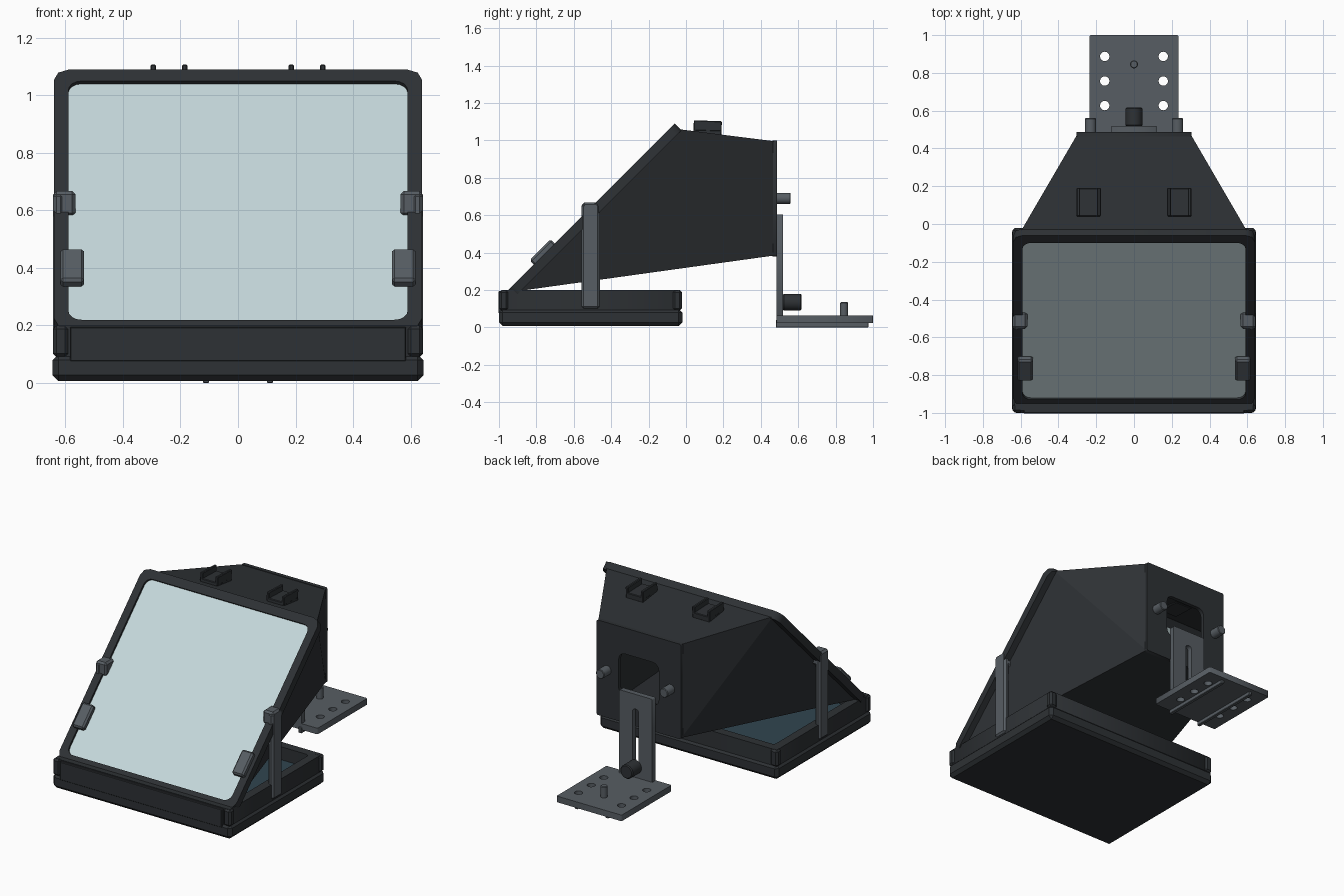
import bpy, bmesh, math
from mathutils import Matrix, Vector

if "Cube" in bpy.data.objects:
    bpy.data.objects.remove(bpy.data.objects["Cube"])


def material(name, col):
    m = bpy.data.materials.new(name)
    m.diffuse_color = col
    m.use_nodes = True
    m.node_tree.nodes["Principled BSDF"].inputs["Base Color"].default_value = m.diffuse_color
    return m


DARK = material("black_body", (0.027, 0.031, 0.035, 1))
METAL = material("grey_metal", (0.095, 0.11, 0.125, 1))
SCREEN = material("dark_screen", (0.03, 0.06, 0.08, 1))
GLASS = material("clear_glass", (0.56, 0.69, 0.71, 0.6))


def finish(ob, mat, bevel=0.0):
    ob.data.materials.clear()
    ob.data.materials.append(mat)
    if bevel:
        b = ob.modifiers.new("bevel", "BEVEL")
        b.width, b.segments, b.limit_method = bevel, 1, "ANGLE"
    return ob


def from_bmesh(name, bm, mat, bevel=0.0):
    me = bpy.data.meshes.new(name)
    bm.to_mesh(me)
    bm.free()
    ob = bpy.data.objects.new(name, me)
    bpy.context.collection.objects.link(ob)
    return finish(ob, mat, bevel)


def box(name, x, y, z, mat, bevel=0.006, frame=Matrix()):
    """Box given by (min, max) ranges, optionally placed by a matrix."""
    bm = bmesh.new()
    lo, hi = Vector((min(x), min(y), min(z))), Vector((max(x), max(y), max(z)))
    mid, size = (lo + hi) / 2, hi - lo
    bmesh.ops.create_cube(bm, size=1, matrix=frame @ Matrix.Translation(mid) @ Matrix.Diagonal((*size, 1)))
    return from_bmesh(name, bm, mat, bevel)


def cylinder(name, centre, r, depth, mat, axis="Z", bevel=0.004):
    bm = bmesh.new()
    rot = Matrix.Rotation(math.pi / 2, 4, "X") if axis == "Y" else Matrix()
    bmesh.ops.create_cone(bm, cap_ends=True, segments=24, radius1=r, radius2=r, depth=depth,
                          matrix=Matrix.Translation(centre) @ rot)
    ob = from_bmesh(name, bm, mat, bevel)
    bpy.context.view_layer.objects.active = ob
    ob.select_set(True)
    bpy.ops.object.shade_smooth_by_angle(angle=math.radians(30))
    ob.select_set(False)
    return ob


def rrect(w, h, r, cx=0, cy=0, n=4):
    """Rounded rectangle outline; n = 1 gives chamfered corners."""
    pts = []
    for k, (sx, sy) in enumerate(((1, 1), (-1, 1), (-1, -1), (1, -1))):
        for i in range(n + 1):
            a = math.pi / 2 * (k + i / n)
            pts.append((cx + sx * (w / 2 - r) + r * math.cos(a), cy + sy * (h / 2 - r) + r * math.sin(a)))
    return pts


def plate(name, loops, depth, frame, mat, bevel=0.0):
    """Flat plate with holes: first loop is the outline, the others are cut out."""
    cu = bpy.data.curves.new(name, "CURVE")
    cu.dimensions, cu.fill_mode, cu.extrude = "2D", "BOTH", depth / 2
    for pts in loops:
        s = cu.splines.new("POLY")
        s.points.add(len(pts) - 1)
        for p, (x, y) in zip(s.points, pts):
            p.co = (x, y, 0, 1)
        s.use_cyclic_u = True
    tmp = bpy.data.objects.new(name, cu)
    bpy.context.collection.objects.link(tmp)
    dg = bpy.context.evaluated_depsgraph_get()
    me = bpy.data.meshes.new_from_object(tmp.evaluated_get(dg))
    bpy.data.objects.remove(tmp)
    bm = bmesh.new()
    bm.from_mesh(me)
    bmesh.ops.remove_doubles(bm, verts=bm.verts, dist=1e-5)
    bmesh.ops.recalc_face_normals(bm, faces=bm.faces)
    bm.transform(frame)
    return from_bmesh(name, bm, mat, bevel)


T = Matrix.Translation
UPRIGHT = Matrix.Rotation(math.pi / 2, 4, "X")
SLANT = T((0, -0.51, 0.64)) @ Matrix.Rotation(math.pi / 4, 4, "X")

# Monitor tray: floor slab, raised wall, corner blocks and screen
box("tray_base", (-0.645, 0.645), (-1.0, -0.02), (0.007, 0.1), DARK, 0.02)
plate("tray_wall", [rrect(1.265, 0.955, 0.01, n=1), rrect(1.15, 0.84, 0.02)], 0.115,
      T((0, -0.51, 0.142)), DARK)
box("tray_front_panel", (-0.585, 0.585), (-1.003, -0.96), (0.075, 0.195), DARK, 0.004)
box("tray_screen", (-0.58, 0.58), (-0.935, -0.085), (0.09, 0.115), SCREEN, 0)
for s in (-1, 1):
    for y in ((-0.998, -0.95), (-0.07, -0.022)):
        box("tray_corner", (s * 0.59, s * 0.643), y, (0.09, 0.2), DARK, 0.012)

# Slanted glass and its frame
plate("glass_frame", [rrect(1.28, 1.272, 0.05, n=2), rrect(1.18, 1.174, 0.045, cy=-0.007)], 0.05,
      SLANT @ T((0, 0, -0.025)), DARK)
plate("glass_pane", [rrect(1.2, 1.19, 0.04, cy=-0.007)], 0.008, SLANT @ T((0, 0, -0.018)), GLASS)

# Tapered hood, open towards the glass
bm = bmesh.new()
side = {}
for s in (-1, 1):
    side[s] = [bm.verts.new(c) for c in ((s * 0.61, -0.93, 0.19), (s * 0.6, -0.04, 1.06),
                                         (s * 0.3, 0.475, 0.995), (s * 0.3, 0.475, 0.385))]
    fb, ft, bt, bb = side[s]
    for f in ((fb, ft, bb), (ft, bt, bb)):
        bm.faces.new(f if s < 0 else f[::-1])
L, R = side[-1], side[1]
bm.faces.new((L[1], R[1], R[2], L[2]))
bm.faces.new((L[0], L[3], R[3], R[0]))
bmesh.ops.recalc_face_normals(bm, faces=bm.faces)
if max(bm.faces, key=lambda f: f.calc_center_median().z).normal.z < 0:
    bmesh.ops.reverse_faces(bm, faces=bm.faces)
from_bmesh("hood", bm, DARK)
plate("hood_back", [rrect(0.61, 0.62, 0.008, n=1), rrect(0.29, 0.28, 0.045, cy=0.0)], 0.025,
      T((0, 0.475, 0.69)) @ UPRIGHT, DARK)

# Mirrored fittings: clips, posts, accessory channels and pegs
for s in (-1, 1):
    box("side_post", (s * 0.605, s * 0.643), (-0.56, -0.46), (0.1, 0.66), METAL, 0.012)
    box("post_hook", (s * 0.565, s * 0.643), (-0.555, -0.465), (0.58, 0.668), METAL, 0.012)
    box("glass_clip", (s * 0.535, s * 0.618), (-0.43, -0.27), (-0.01, 0.032), METAL, 0.01, SLANT)
    tilt = T((s * 0.24, 0.115, 1.05)) @ Matrix.Rotation(math.radians(-2), 4, "X")
    box("channel_floor", (-0.062, 0.062), (-0.075, 0.075), (-0.02, 0.018), DARK, 0.004, tilt)
    for e in (-1, 1):
        box("channel_wall", (e * 0.045, e * 0.064), (-0.075, 0.075), (0.0, 0.055), DARK, 0.004, tilt)
    cylinder("hood_peg", (s * 0.23, 0.52, 0.69), 0.03, 0.08, METAL, "Y")
    box("base_rail", (s * 0.1, s * 0.122), (0.48, 0.975), (0.0, 0.04), METAL, 0.003)

# Slotted upright bracket and clamp knob
plate("upright_bracket", [rrect(0.24, 0.57, 0.006, n=1), rrect(0.045, 0.36, 0.022, cy=0.01)], 0.035,
      T((0, 0.502, 0.32)) @ UPRIGHT, METAL)
cylinder("clamp_knob", (0, 0.567, 0.135), 0.045, 0.1, DARK, "Y", 0.006)

# Drilled base plate and mounting stud
holes = [rrect(0.05, 0.05, 0.025, s * 0.155, y) for s in (-1, 1) for y in (0.145, 0.015, -0.115)]
plate("base_plate", [rrect(0.47, 0.515, 0.006, n=1)] + holes, 0.04, T((0, 0.742, 0.043)), METAL)
cylinder("mounting_stud", (0, 0.845, 0.09), 0.021, 0.09, METAL)
